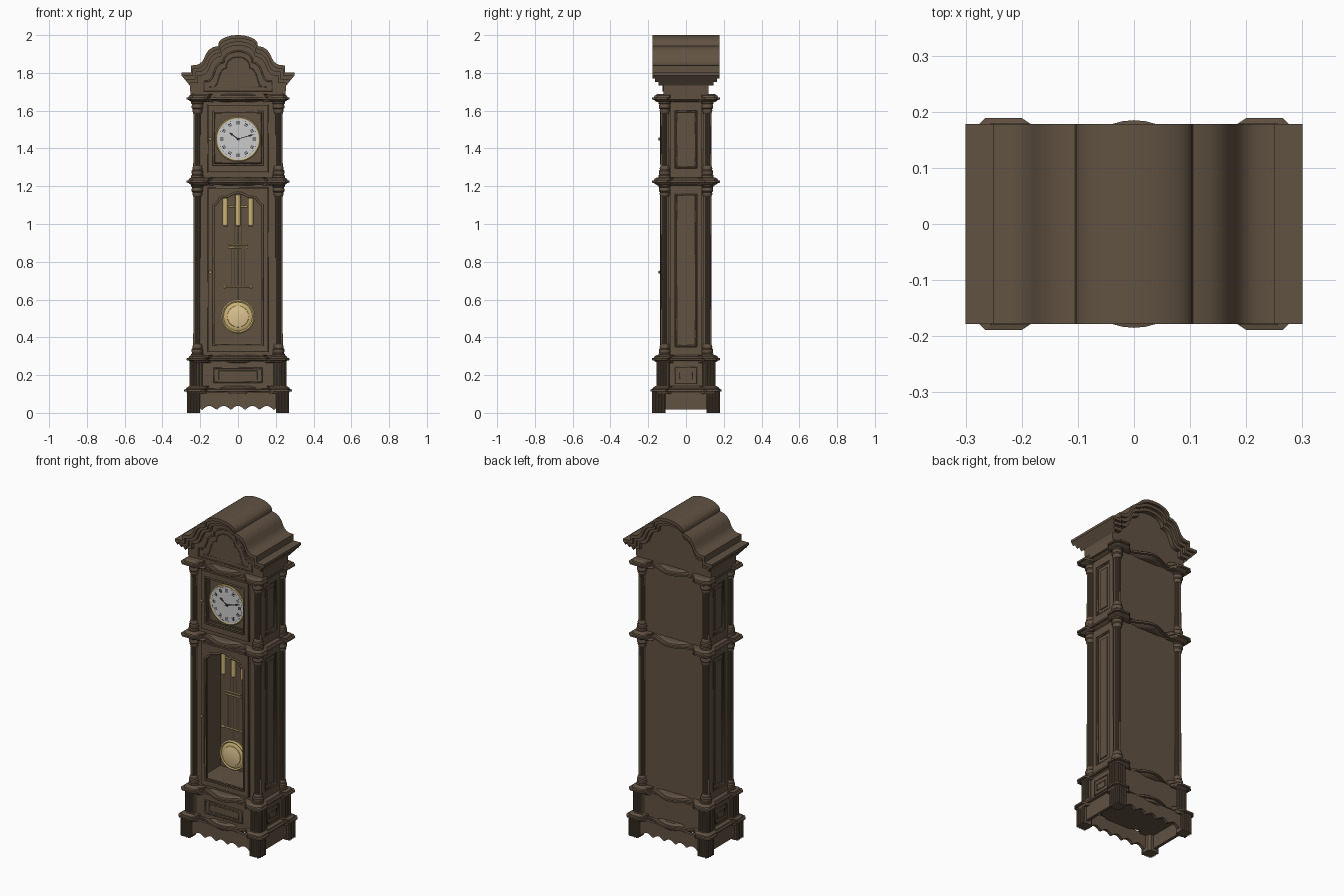
import bpy, bmesh
from math import sin, cos, pi

if "Cube" in bpy.data.objects:
    bpy.data.objects.remove(bpy.data.objects["Cube"])


def material(name, r, g, b):
    m = bpy.data.materials.new(name)
    m.diffuse_color = (r, g, b, 1)
    m.use_nodes = True
    m.node_tree.nodes["Principled BSDF"].inputs["Base Color"].default_value = m.diffuse_color
    return m


WOOD = material("walnut", 0.12, 0.085, 0.055)
GOLD = material("brass", 0.6, 0.45, 0.18)
PALE = material("pale_brass", 0.72, 0.55, 0.28)
WHITE = material("dial_white", 0.62, 0.62, 0.64)
BLACK = material("black", 0.02, 0.02, 0.025)


def mesh(name, verts, faces, mat, smooth=False):
    me = bpy.data.meshes.new(name)
    me.from_pydata(verts, [], faces)
    bm = bmesh.new()
    bm.from_mesh(me)
    bmesh.ops.recalc_face_normals(bm, faces=bm.faces)
    bm.to_mesh(me)
    bm.free()
    me.materials.append(mat)
    ob = bpy.data.objects.new(name, me)
    bpy.context.collection.objects.link(ob)
    if smooth:
        bpy.ops.object.select_all(action='DESELECT')
        ob.select_set(True)
        bpy.context.view_layer.objects.active = ob
        bpy.ops.object.shade_smooth_by_angle(angle=0.6)
    return ob


def loft(name, rings, mat=WOOD, smooth=False):
    n = len(rings[0])
    faces = [(k*n+i, k*n+(i+1) % n, (k+1)*n+(i+1) % n, (k+1)*n+i)
             for k in range(len(rings)-1) for i in range(n)]
    faces += [tuple(range(n)), tuple(range((len(rings)-1)*n, len(rings)*n))]
    return mesh(name, [p for r in rings for p in r], faces, mat, smooth)


def prism(name, pts, y0, y1, mat=WOOD, smooth=False):
    return loft(name, [[(x, y, z) for x, z in pts] for y in (y0, y1)], mat, smooth)


def box(name, x0, x1, y0, y1, z0, z1, mat=WOOD):
    return prism(name, [(x0, z0), (x1, z0), (x1, z1), (x0, z1)], y0, y1, mat)


def turned(name, cx, cy, prof, mat=WOOD, n=20, flute=0.0):
    """Upright turning from (radius, z) pairs, optionally fluted."""
    return loft(name, [[(cx + r*(1-flute*(i % 2))*cos(2*pi*i/n), cy + r*(1-flute*(i % 2))*sin(2*pi*i/n), z)
                        for i in range(n)] for r, z in prof], mat, not flute)


def disc(name, cz, prof, mat, n=48, cx=0):
    """Round part facing front from (radius, y) pairs."""
    return loft(name, [[(cx + r*cos(2*pi*i/n), y, cz + r*sin(2*pi*i/n)) for i in range(n)] for r, y in prof], mat, True)


def bead(name, pts, r, mat=WOOD, closed=True):
    cu = bpy.data.curves.new(name, 'CURVE')
    cu.dimensions = '3D'
    cu.bevel_depth, cu.bevel_resolution, cu.use_fill_caps = r, 1, True
    sp = cu.splines.new('POLY')
    sp.points.add(len(pts)-1)
    for q, p in zip(sp.points, pts):
        q.co = (*p, 1)
    sp.use_cyclic_u = closed
    cu.materials.append(mat)
    ob = bpy.data.objects.new(name, cu)
    bpy.context.collection.objects.link(ob)
    bpy.ops.object.select_all(action='DESELECT')
    ob.select_set(True)
    bpy.context.view_layer.objects.active = ob
    bpy.ops.object.convert(target='MESH')


def rect(a, b0, b1):
    return [(-a, b0), (a, b0), (a, b1), (-a, b1)]


CORNERS = [(sx, sy) for sx in (-1, 1) for sy in (-1, 1)]


# serpentine mouldings with projecting corners and a bowed centre
def outline(hx, hy):
    q = [(hx-.02, hy-.095), (hx, hy-.08), (hx, hy-.02), (hx-.02, hy), (hx-.085, hy), (hx-.1, hy-.01)]
    w = hx-.12
    q += [(x, hy-.029+.025*cos(pi*x/w)) for x in [w*(1-i/8) for i in range(9)]]
    q += [(-x, y) for x, y in q[-2::-1]]
    return q + [(-x, -y) for x, y in q]


def moulding(name, hx, hy, layers):
    loft(name, [[(x, y, z) for x, y in outline(hx-o, hy-o)] for z, o in layers])


moulding("base_moulding", .285, .189, [(.1, .018), (.112, .012), (.114, 0), (.124, 0), (.126, .01), (.132, .012), (.142, .026)])
for name, z in (("waist_moulding", .265), ("middle_moulding", 1.205), ("hood_moulding", 1.645)):
    moulding(name, .272, .18, [(z, .028), (z+.008, .014), (z+.012, .012), (z+.014, 0), (z+.024, 0),
                               (z+.026, .01), (z+.034, .013), (z+.042, .026)])


# reeded corner blocks of the feet and plinth
def reeded(name, cx, cy, half, z0, z1, sx, sy):
    h = half-.006
    x, y = sx*cx, sy*cy
    c = .012
    oct_ = [(h, h-c), (h-c, h), (c-h, h), (-h, h-c), (-h, c-h), (c-h, -h), (h-c, -h), (h, c-h)]
    loft(name, [[(x+a, y+b, z) for a, b in oct_] for z in (z0, z1)])
    for k in range(4):
        t = (k-1.5)*h*.5
        turned(name+"_reed", x+t, y+sy*h, [(.0065, z0), (.0065, z1)], n=8)
        turned(name+"_reed", x+sx*h, y+t, [(.0065, z0), (.0065, z1)], n=8)


for sx, sy in CORNERS:
    reeded("foot", .232, .141, .038, 0, .112, sx, sy)
    reeded("plinth_block", .219, .118, .037, .135, .27, sx, sy)

# skirts, scalloped front and back
wave = [(-.2+.01*i, .015+.022*abs(cos(pi*(-.2+.01*i)/.076))) for i in range(41)]
for s in (-1, 1):
    prism("skirt", wave + [(.2, .11), (-.2, .11)], s*.158, s*.14)
    box("side_skirt", s*.232, s*.25, -.11, .11, .018, .11)

# plinth with raised panels
box("plinth", -.235, .235, -.137, .137, .13, .275)
bead("plinth_panel_frame", [(x, -.137, z) for x, z in rect(.125, .162, .237)], .006)
bead("plinth_panel_inner", [(x, -.137, z) for x, z in rect(.1, .178, .221)], .004)
for s in (-1, 1):
    bead("plinth_side_frame", [(s*.235, y, z) for y, z in rect(.055, .155, .24)], .005)
    bead("plinth_side_inner", [(s*.235, y, z) for y, z in rect(.035, .178, .215)], .004)


# hollow case section with corner columns and panelled sides
def case(name, z0, z1):
    box(name+"_back", -.205, .205, .095, .115, z0, z1)
    box(name+"_floor", -.19, .19, -.112, .1, z0, z0+.045)
    box(name+"_ceiling", -.19, .19, -.112, .1, z1-.03, z1)
    for s in (-1, 1):
        box(name+"_side", s*.185, s*.213, -.1, .1, z0, z1)
        box(name+"_front_stile", s*.15, s*.2, -.115, -.09, z0, z1)
        for t in (-1, 1):
            box(name+"_side_stile", s*.21, s*.223, t*.058, t*.085, z0, z1)
            box(name+"_side_rail", s*.21, s*.223, -.06, .06, *((z0, z0+.05) if t < 0 else (z1-.05, z1)))
        bead(name+"_side_bead", [(s*.217, y, z) for y, z in rect(.052, z0+.055, z1-.055)], .006)
        box(name+"_side_panel", s*.21, s*.219, -.03, .03, z0+.08, z1-.08)
    for sx, sy in CORNERS:
        x, y = sx*.215, sy*.113
        turned(name+"_column", x, y, [(.022, z0+.05), (.021, z1-.05)], n=32, flute=.13)
        foot = [(.033, 0), (.033, .012), (.028, .016), (.031, .026), (.031, .036), (.025, .042), (.027, .05), (.024, .058), (.022, .064)]
        turned(name+"_column_base", x, y, [(r, z0+d) for r, d in foot])
        turned(name+"_capital", x, y, [(r, z1-d) for r, d in foot])


case("trunk", .3, 1.21)
case("hood", 1.245, 1.65)


# door with shaped opening, bead trim and knob
def door(name, z0, z1, zo, top, knob):
    """zo: bottom of opening, top: upper edge points left to right."""
    a = .158
    prism(name+"_top_rail", top + [(.13, z1), (-.13, z1)], -.131, -.105)
    box(name+"_bottom_rail", -.13, .13, -.131, -.105, z0, zo)
    for s in (-1, 1):
        box(name+"_stile", s*.13, s*a, -.131, -.105, z0, z1)
    bead(name+"_trim", [(x, -.13, z) for x, z in [(.13, zo), (-.13, zo)] + top], .007)
    bead(name+"_edge", [(x, -.115, z) for x, z in rect(a, z0, z1)], .006)
    disc(name+"_knob", knob, [(.003, -.128), (.004, -.137), (.008, -.14), (.007, -.145), (.002, -.147)], GOLD, 12, -.147)


half = [(-.13, 1.1), (-.118, 1.105), (-.105, 1.12), (-.095, 1.137), (-.08, 1.143), (-.055, 1.143), (-.04, 1.153), (-.02, 1.162)]
door("trunk_door", .325, 1.19, .36, half + [(0, 1.165)] + [(-x, z) for x, z in half[::-1]], .745)
door("hood_door", 1.275, 1.63, 1.315, [(-.13, 1.595), (.13, 1.595)], 1.45)

# dial, markers and hands
ZD = 1.45
box("dial_board", -.15, .15, -.1, -.085, 1.28, 1.63)
bead("dial_board_trim", [(x, -.1, z) for x, z in rect(.122, 1.325, 1.585)], .006)
disc("dial_rim", ZD, [(.12, -.098), (.12, -.106), (.115, -.11), (.108, -.106)], GOLD)
disc("dial_face", ZD, [(.11, -.1), (.11, -.107)], WHITE)
for i in range(60):
    a = 2*pi*i/60
    c, s = cos(a), sin(a)
    for off in ((-.006, 0, .006) if i % 5 == 0 else (0,)):
        r0, r1, w = (.076, .096, .0014) if i % 5 == 0 else (.1, .104, .0008)
        pts = [(r*c-t*s, ZD+r*s+t*c) for r, t in ((r0, off-w), (r1, off-w), (r1, off+w), (r0, off+w))]
        prism("hour_marker" if i % 5 == 0 else "minute_marker", pts, -.106, -.108, BLACK)
for name, ang, ln, w in (("hour_hand", 2.5, .058, .005), ("minute_hand", .28, .092, .004)):
    c, s = cos(ang), sin(ang)
    shape = ((-.015, 0), (0, w*.5), (ln*.6, w*.5), (ln*.72, w*1.4), (ln, 0), (ln*.72, -w*1.4), (ln*.6, -w*.5), (0, -w*.5))
    prism(name, [(r*c-t*s, ZD+r*s+t*c) for r, t in shape], -.109, -.111, BLACK)
disc("hand_hub", ZD, [(.007, -.106), (.007, -.113)], BLACK, 16)

# weights and pendulum
YP = -.045
for x, top in ((-.067, 1.14), (0, 1.157), (.067, 1.14)):
    turned("weight", x, YP, [(.01, .988), (.014, .992), (.014, top-.004), (.01, top)], GOLD)
    bead("weight_cable", [(x, YP, top), (x, YP, 1.2)], .002, GOLD, False)
for x in (-.036, -.02, 0, .02, .036):
    bead("pendulum_rod", [(x, YP, 1.18 if abs(x) < .03 else .88), (x, YP, .66 if x else .51)], .0022, GOLD, False)
for z, w in ((1.093, .05), (.89, .052), (.873, .052), (.668, .07)):
    bead("pendulum_crossbar", [(-w, YP, z), (w, YP, z)], .005, GOLD, False)
for s in (-1, 1):
    disc("crossbar_ball", .668, [(.004, YP-.01), (.01, YP-.004), (.01, YP+.004), (.004, YP+.01)], GOLD, 12, s*.07)
disc("pendulum_bob", .51, [(.08, YP+.012), (.09, YP+.005), (.09, YP-.005), (.083, YP-.011), (.076, YP-.006), (.066, YP-.012), (.058, YP-.012)], GOLD)
disc("bob_centre", .51, [(.058, YP-.01), (.056, YP-.014), (.03, YP-.019), (.005, YP-.02)], PALE)

# arched bonnet: nested stepped bands around the pediment board
arch = [(.25, 1.84), (.222, 1.841), (.205, 1.847), (.19, 1.86), (.18, 1.877), (.17, 1.9), (.155, 1.921), (.135, 1.935), (.105, 1.942)]
arch += [(.105*cos(t*pi/16), 1.95+.05*sin(t*pi/16)) for t in range(1, 8)]


def profile(s, d, ledge=True):
    h = ([(.3, 1.787), (.3, 1.802), (.25, 1.802)] if ledge else []) + arch
    return [(x*s, z-d) for x, z in h + [(0, 2)] + [(-x, z) for x, z in h[::-1]]]


steps = [(1, 0, .178), (.95, .018, .163), (.9, .036, .145), (.85, .055, .12)]
for (s, d, y), (s2, d2, _) in zip(steps, steps[1:]):
    prism("bonnet_band", profile(s, d) + profile(s2, d2)[::-1], -y, y, WOOD, True)
prism("pediment", profile(*steps[3][:2]) + [(-.25, 1.67), (.25, 1.67)], -.12, .12)
bead("pediment_panel_trim", [(x, -.12, z) for x, z in [(-.18, 1.705), (.18, 1.705)] + profile(.72, .085, False)], .005)
bead("pediment_inner_trim", [(x, -.12, z) for x, z in [(-.15, 1.725), (.15, 1.725)] + profile(.58, .115, False)], .003)
